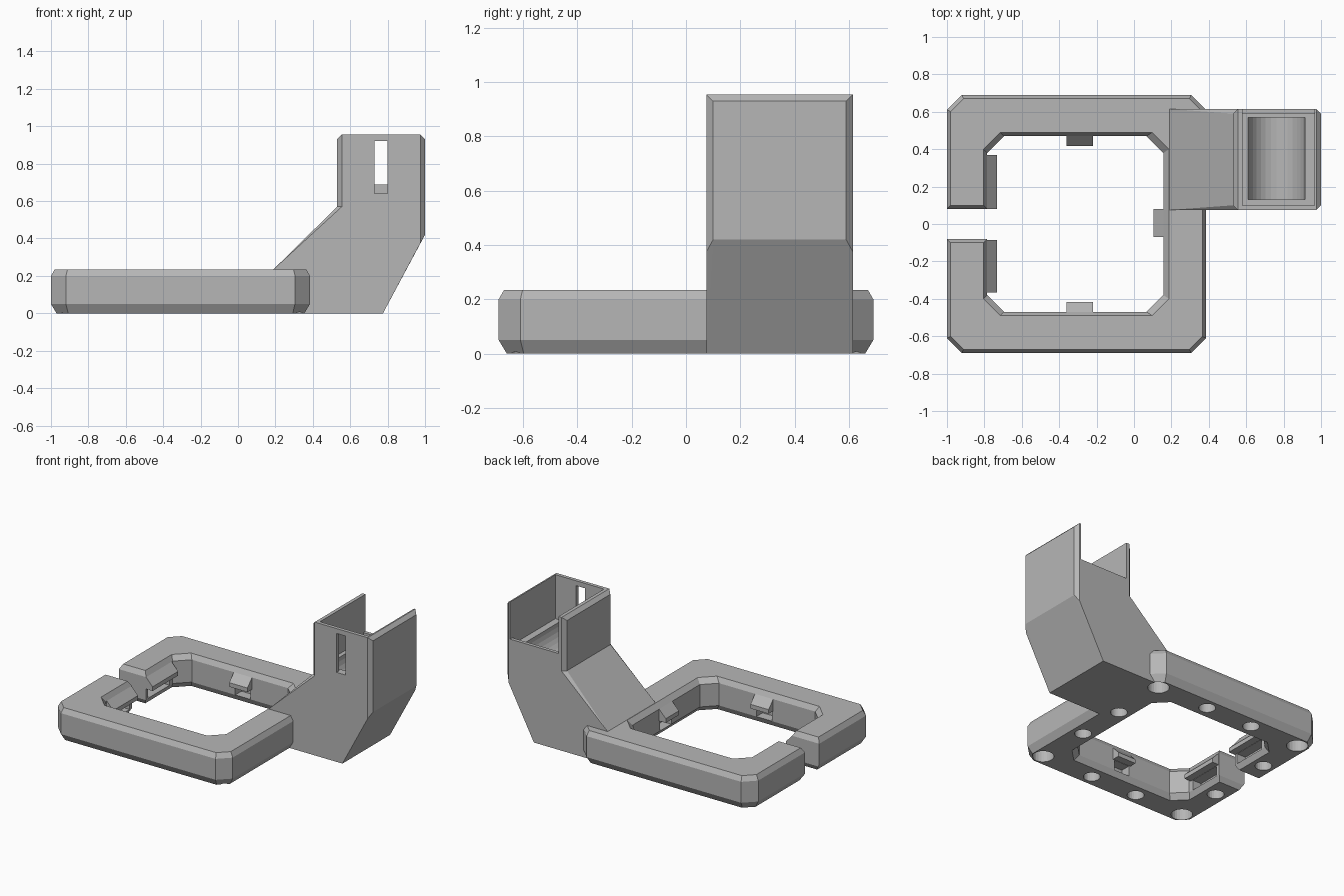
import bpy, bmesh, math
from mathutils import Vector, Matrix

if "Cube" in bpy.data.objects:
    bpy.data.objects.remove(bpy.data.objects["Cube"], do_unlink=True)

grey = bpy.data.materials.new("plain_grey")
grey.use_nodes = True
grey.diffuse_color = (0.47, 0.47, 0.47, 1)
grey.node_tree.nodes["Principled BSDF"].inputs["Base Color"].default_value = (0.47, 0.47, 0.47, 1)


def finish(bm, name):
    bmesh.ops.remove_doubles(bm, verts=bm.verts[:], dist=1e-5)
    bmesh.ops.recalc_face_normals(bm, faces=bm.faces[:])
    mesh = bpy.data.meshes.new(name)
    bm.to_mesh(mesh)
    bm.free()
    mesh.materials.append(grey)
    obj = bpy.data.objects.new(name, mesh)
    bpy.context.collection.objects.link(obj)
    return obj


def loft(name, sections, closed=False):
    """Skin a row of equal sections, with end caps or joined into a loop."""
    bm = bmesh.new()
    rows = [[bm.verts.new(p) for p in s] for s in sections]
    n = len(rows[0])
    pairs = list(zip(rows, rows[1:])) + ([(rows[-1], rows[0])] if closed else [])
    for a, b in pairs:
        for i in range(n):
            j = (i + 1) % n
            bm.faces.new((a[i], a[j], b[j], b[i]))
    if not closed:
        bm.faces.new(rows[0][::-1])
        bm.faces.new(rows[-1])
    return finish(bm, name)


def octagon(x0, x1, y0, y1, c0, c1, z):
    """Rectangle with cut corners: c0 on the -x side, c1 on the +x side."""
    zs = z if isinstance(z, tuple) else (z,) * 4
    half = [(x0, c0, zs[0]), (x0 + c0, 0, zs[1]), (x1 - c1, 0, zs[2]), (x1, c1, zs[3])]
    return ([Vector((x, y0 + d, h)) for x, d, h in half]
            + [Vector((x, y1 - d, h)) for x, d, h in reversed(half)])


def box(name, x0, x1, y0, y1, z0, z1):
    return loft(name, [octagon(x0, x1, y0, y1, 0, 0, z) for z in (z0, z1)])


def cylinder(name, radius, depth, matrix, sides):
    bm = bmesh.new()
    bmesh.ops.create_cone(bm, cap_ends=True, segments=sides, radius1=radius,
                          radius2=radius, depth=depth, matrix=matrix)
    return finish(bm, name)


def combine(target, tool, operation):
    mod = target.modifiers.new(operation.lower(), 'BOOLEAN')
    mod.operation, mod.object, mod.solver = operation, tool, 'EXACT'
    bpy.context.view_layer.objects.active = target
    bpy.ops.object.modifier_apply(modifier=mod.name)
    bpy.data.objects.remove(tool, do_unlink=True)


# Ring frame: bevelled section swept round an eight-sided path
def outer(d, z):
    c = 0.08 - 0.59 * d
    return octagon(-1 + d, 0.385 - d, -0.69 + d, 0.69 - d, c, c, z)


def inner(d, z):
    return octagon(-0.785 - d, 0.157 + 1.5 * d, -0.47 - d, 0.47 + d, 0.09, 0.09, z)


frame = loft("mount_frame", [
    outer(0.03, 0), outer(0, 0.05), outer(0, 0.2), outer(0.02, 0.235),
    inner(0.02, 0.235), inner(0, 0.2), inner(0, 0.04), inner(0.02, 0)], closed=True)

# Holder tower: sloped foot, upright column and open pocket
Y0, Y1, C = 0.075, 0.615, 0.025
tower = loft("holder_tower", [
    octagon(0.19, 0.775, Y0, Y1, 0, 0, 0),
    octagon(0.19, 1, Y0, Y1, 0, C, (0.235, 0.235, 0.375, 0.42)),
    octagon(0.53, 1, Y0, Y1, C, C, 0.57),
    octagon(0.53, 1, Y0, Y1, C, C, 0.93),
    octagon(0.555, 0.975, Y0, Y1, 0, 0, 0.955),
    octagon(0.58, 0.965, Y0 + C, Y1 - C, 0, 0, 0.955),
    octagon(0.58, 0.965, Y0 + C, Y1 - C, 0, 0, 0.64)])

# Open back, front slot and rounded cradle in the pocket
combine(tower, box("back_cutter", 0.58, 0.965, 0.55, 0.7, 0.69, 1.1), 'DIFFERENCE')
combine(tower, box("slot_cutter", 0.73, 0.8, 0, 0.15, 0.641, 0.92), 'DIFFERENCE')
cradle = Matrix.Translation((0.7625, 0.35, 0.642)) @ Matrix.Rotation(math.pi / 2, 4, 'X')
combine(tower, cylinder("cradle_cutter", 0.1525, 0.44, cradle, 32), 'DIFFERENCE')
combine(frame, tower, 'UNION')

# Gap through the ring, flared at its top and bottom edges
gap = loft("gap_cutter", [
    octagon(-1.1, -0.7, -y, y, 0, 0, z)
    for y, z in ((0.1, -0.01), (0.1, 0), (0.08, 0.035), (0.08, 0.2), (0.1, 0.235), (0.1, 0.25))])
combine(frame, gap, 'DIFFERENCE')

# Round sockets underneath: larger at the corners
holes = [(x, y, 0.07) for x in (-0.89, 0.28) for y in (-0.58, 0.58)]
holes += [(x, y, 0.055) for x in (-0.5, -0.13) for y in (-0.58, 0.58)]
holes += [(-0.89, y, 0.055) for y in (-0.24, 0.24)]
holes += [(0.27, y, 0.055) for y in (-0.19, 0.17)]
for x, y, r in holes:
    combine(frame, cylinder("socket_cutter", r, 0.2, Matrix.Translation((x, y, 0)), 24), 'DIFFERENCE')

# Snap hooks with a slot below: wall point, inward angle, half width
hooks = [((-0.785, 0.225), 0, 0.145), ((-0.785, -0.225), 0, 0.14),
         ((-0.29, 0.47), -90, 0.072), ((-0.29, -0.47), 90, 0.072),
         ((0.157, 0.005), 180, 0.074)]
profile = [(-0.03, 0.2), (0, 0.2), (0.052, 0.145), (0.052, 0.115), (-0.03, 0.115)]
for (x, y), angle, w in hooks:
    place = Matrix.Translation((x, y, 0)) @ Matrix.Rotation(math.radians(angle), 4, 'Z')
    slot = box("hook_slot_cutter", -0.07, 0.1, -w * 0.85, w * 0.85, 0.04, 0.113)
    slot.data.transform(place)
    combine(frame, slot, 'DIFFERENCE')
    hook = loft("snap_hook", [[Vector((d, s, z)) for d, z in profile] for s in (-w, w)])
    hook.data.transform(place)
